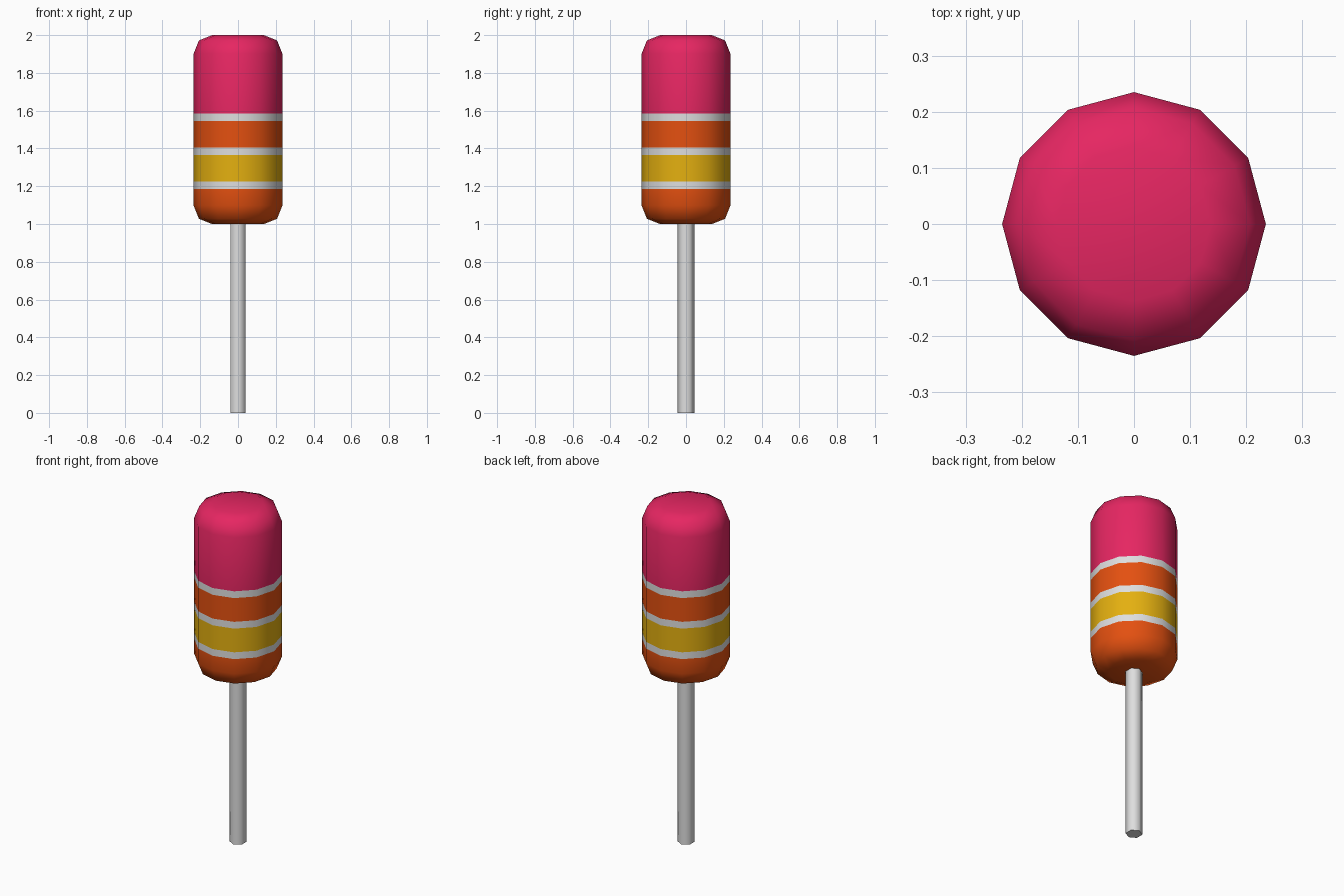
import bpy, bmesh, math

if "Cube" in bpy.data.objects:
    bpy.data.objects.remove(bpy.data.objects["Cube"])


def srgb(r, g, b):
    f = lambda c: c / 12.92 if c <= 0.04045 else ((c + 0.055) / 1.055) ** 2.4
    return (f(r / 255), f(g / 255), f(b / 255), 1)


def material(name, rgb):
    m = bpy.data.materials.new(name)
    m.diffuse_color = srgb(*rgb)
    m.use_nodes = True
    m.node_tree.nodes["Principled BSDF"].inputs["Base Color"].default_value = m.diffuse_color
    return m


PINK = material("pink", (230, 38, 98))
ORANGE = material("orange", (228, 80, 16))
YELLOW = material("yellow", (228, 176, 16))
WHITE = material("white", (222, 222, 222))


def lathe(name, profile, sides, start, mats, band_of, angle):
    """Revolve (radius, z) rings, cap both ends, colour faces by height."""
    bm = bmesh.new()
    rings = []
    for r, z in profile:
        rings.append([bm.verts.new((r * math.cos(start + math.tau * i / sides),
                                    r * math.sin(start + math.tau * i / sides), z))
                      for i in range(sides)])
    for a, b in zip(rings, rings[1:]):
        for i in range(sides):
            j = (i + 1) % sides
            bm.faces.new((a[i], a[j], b[j], b[i]))
    bm.faces.new(rings[0][::-1])
    bm.faces.new(rings[-1])
    for f in bm.faces:
        f.material_index = band_of(f.calc_center_median().z)
    me = bpy.data.meshes.new(name)
    bm.to_mesh(me)
    bm.free()
    for m in mats:
        me.materials.append(m)
    ob = bpy.data.objects.new(name, me)
    bpy.context.collection.objects.link(ob)
    bpy.ops.object.select_all(action='DESELECT')
    ob.select_set(True)
    bpy.context.view_layer.objects.active = ob
    bpy.ops.object.shade_smooth_by_angle(angle=math.radians(angle))
    return ob


# Striped body with rounded ends; one ring at each stripe edge
R = 0.235
edges = [1.185, 1.225, 1.365, 1.405, 1.545, 1.585]
stripe = [1, 3, 2, 3, 1, 3, 0]  # material of each stripe, bottom to top
profile = ([(0.137, 1.0), (0.207, 1.028), (R, 1.098)]
           + [(R, z) for z in edges]
           + [(R, 1.902), (0.207, 1.972), (0.137, 2.0)])
lathe("striped_body", profile, 12, 0, [PINK, ORANGE, YELLOW, WHITE],
      lambda z: stripe[sum(z > e for e in edges)], 50)

# Six-sided stick
lathe("stick", [(0.045, 0.0), (0.045, 1.01)], 6, math.pi / 2, [WHITE],
      lambda z: 0, 65)
